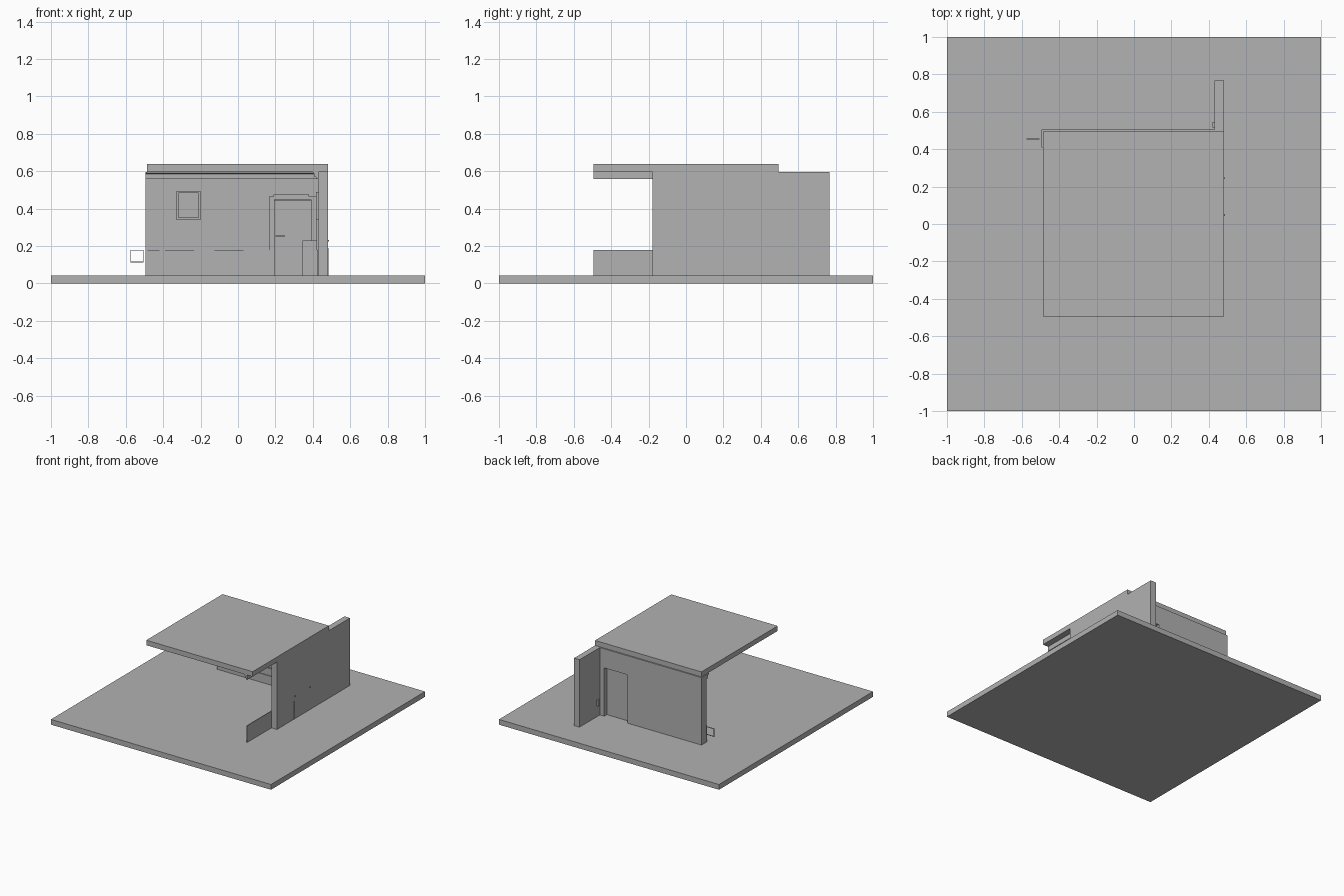
import bpy
import bmesh

old = bpy.data.objects.get("Cube")
if old:
    bpy.data.objects.remove(old, do_unlink=True)

GREY = (0.45, 0.445, 0.445, 1)
plaster = bpy.data.materials.new("plain_grey")
plaster.use_nodes = True
plaster.diffuse_color = GREY
plaster.node_tree.nodes["Principled BSDF"].inputs["Base Color"].default_value = GREY


def finish(name, bm):
    mesh = bpy.data.meshes.new(name)
    bmesh.ops.recalc_face_normals(bm, faces=bm.faces)
    bm.to_mesh(mesh)
    bm.free()
    mesh.materials.append(plaster)
    obj = bpy.data.objects.new(name, mesh)
    bpy.context.collection.objects.link(obj)
    return obj


def box(name, x, y, z):
    """Box from (min, max) pairs along each axis."""
    bm = bmesh.new()
    bmesh.ops.create_cube(bm, size=1)
    for v in bm.verts:
        for i, (lo, hi) in enumerate((x, y, z)):
            v.co[i] = hi if v.co[i] > 0 else lo
    return finish(name, bm)


def extrude_profile(name, points, offset):
    """Extrude a closed outline along an offset."""
    bm = bmesh.new()
    face = bm.faces.new([bm.verts.new(p) for p in points])
    new = bmesh.ops.extrude_face_region(bm, geom=[face])["geom"]
    bmesh.ops.translate(bm, vec=offset, verts=[g for g in new if isinstance(g, bmesh.types.BMVert)])
    return finish(name, bm)


def frame(name, x, z, y, w):
    """Rectangular frame of four bars facing the front."""
    box(name + "_left_bar", (x[0], x[0] + w), y, z)
    box(name + "_right_bar", (x[1] - w, x[1]), y, z)
    box(name + "_bottom_bar", (x[0] + w, x[1] - w), y, (z[0], z[0] + w))
    box(name + "_top_bar", (x[0] + w, x[1] - w), y, (z[1] - w, z[1]))


FLOOR, TOP = 0.043, 0.597
WALL_Y, WALL_X = 0.44, 0.43
LEFT, FRONT = -0.495, -0.495

# Slabs and side wall
box("ground_slab", (-1, 1), (-1, 1), (0, FLOOR))
box("roof_slab", (-0.487, 0.48), (FRONT, 0.495), (TOP, 0.638))
box("side_wall", (WALL_X, 0.48), (-0.18, 0.768), (FLOOR, TOP))

# Back wall as one outline with a doorway notch
outline = [(LEFT, FLOOR), (0.18, FLOOR), (0.18, 0.44), (0.39, 0.44),
           (0.39, FLOOR), (WALL_X, FLOOR), (WALL_X, TOP), (LEFT, TOP)]
extrude_profile("back_wall", [(x, WALL_Y, z) for x, z in outline], (0, 0.505 - WALL_Y, 0))

# Door, its casing and handle
box("door_panel", (0.18, 0.39), (0.45, 0.47), (FLOOR, 0.44))
for name, x in (("left", (0.39, 0.42)), ("right", (0.165, 0.195))):
    box("door_casing_" + name, x, (0.428, WALL_Y), (FLOOR, 0.45))
box("door_lintel", (0.165, 0.42), (0.428, WALL_Y), (0.45, 0.465))
box("door_cap", (0.19, 0.38), (0.42, WALL_Y), (0.465, 0.475))
box("door_handle", (0.2, 0.25), (0.425, 0.45), (0.25, 0.257))

# Stepped cornice along both inside walls
steps = [(0, TOP), (0, 0.558), (0.012, 0.558), (0.012, 0.57),
         (0.02, 0.57), (0.02, 0.585), (0.03, 0.59), (0.03, TOP)]
extrude_profile("back_cornice", [(LEFT, WALL_Y - d, z) for d, z in steps], (WALL_X - LEFT, 0, 0))
extrude_profile("side_cornice", [(WALL_X - d, FRONT, z) for d, z in steps], (0, WALL_Y - FRONT, 0))

# Wainscot panels with raised mouldings
box("side_wainscot", (0.423, WALL_X), (FRONT, WALL_Y), (FLOOR, 0.18))
box("back_wainscot", (LEFT, 0.165), (0.434, WALL_Y), (FLOOR, 0.18))
for i, x in enumerate(((-0.485, -0.42), (-0.39, -0.235), (-0.125, 0.03))):
    frame(f"wainscot_moulding_{i + 1}", x, (0.113, 0.18), (0.428, 0.434), 0.005)
frame("loose_moulding", (-0.575, -0.505), (0.113, 0.18), (0.452, 0.457), 0.004)

# Window frame and pane
frame("window_frame", (-0.33, -0.2), (0.34, 0.495), (0.425, WALL_Y), 0.012)
box("window_pane", (-0.318, -0.212), (0.434, WALL_Y), (0.352, 0.483))

# Cabinet and panel on the inside of the side wall
box("low_cabinet", (0.345, 0.423), (0.1, 0.22), (FLOOR, 0.23))
box("wall_panel", (0.418, WALL_X), (0.1, 0.22), (0.34, 0.49))

# Small fittings outside
for i, y in enumerate((0.05, 0.245)):
    box(f"wall_peg_{i + 1}", (0.48, 0.486), (y - 0.004, y + 0.004), (0.224, 0.232))
box("wall_pipe", (0.48, 0.483), (0.043, 0.048), (FLOOR, 0.19))
box("wall_outlet", (0.42, WALL_X), (0.515, 0.545), (0.13, 0.18))
